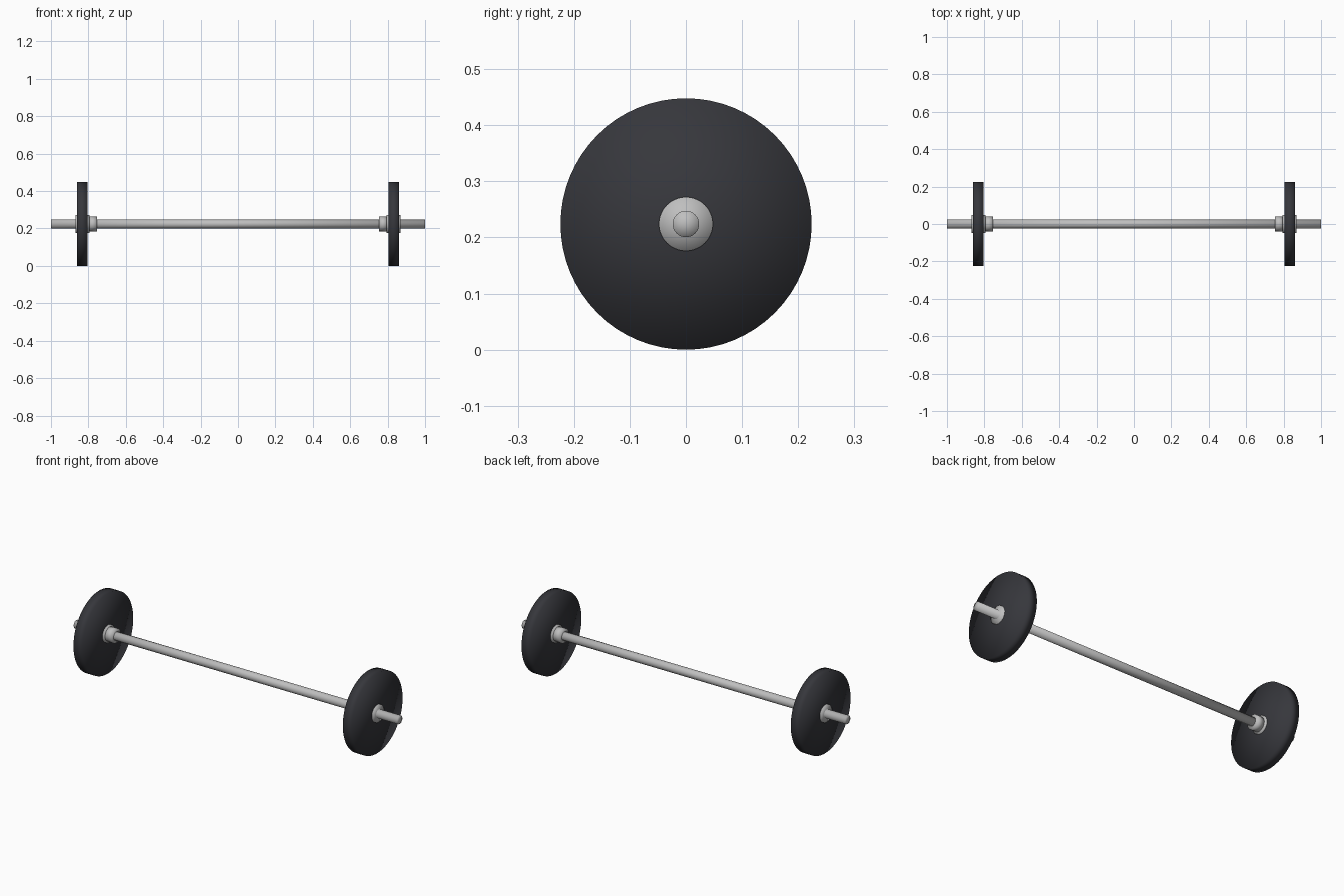
import bpy, bmesh, math

if "Cube" in bpy.data.objects:
    bpy.data.objects.remove(bpy.data.objects["Cube"])

AXIS_Z = 0.224


def material(name, rgb):
    m = bpy.data.materials.new(name)
    m.diffuse_color = (*rgb, 1)
    m.use_nodes = True
    m.node_tree.nodes["Principled BSDF"].inputs["Base Color"].default_value = m.diffuse_color
    return m


steel = material("steel", (0.52, 0.52, 0.52))
rubber = material("dark rubber", (0.037, 0.038, 0.045))


def lathe(name, profile, mat, sides):
    """Revolve (x, radius) points around the bar axis, closing both ends with fans."""
    bm = bmesh.new()
    rings = []
    for x, r in profile:
        if r == 0:
            rings.append([bm.verts.new((x, 0, 0))] * sides)
        else:
            rings.append([bm.verts.new((x, r * math.cos(2 * math.pi * i / sides),
                                        r * math.sin(2 * math.pi * i / sides)))
                          for i in range(sides)])
    for a, b in zip(rings, rings[1:]):
        for i in range(sides):
            j = (i + 1) % sides
            corners = list(dict.fromkeys((a[i], a[j], b[j], b[i])))
            bm.faces.new(corners).smooth = True
    bmesh.ops.recalc_face_normals(bm, faces=bm.faces)
    mesh = bpy.data.meshes.new(name)
    bm.to_mesh(mesh)
    bm.free()
    mesh.materials.append(mat)
    obj = bpy.data.objects.new(name, mesh)
    obj.location.z = AXIS_Z
    bpy.context.collection.objects.link(obj)


def drum(name, x0, x1, r, mat, sides):
    lathe(name, [(x0, 0), (x0, r), (x1, r), (x1, 0)], mat, sides)


# Long bar through both weights
drum("bar", -1, 1, 0.0235, steel, 32)

# Weight, hub flange and inner collar at each end
for side, s in (("left", -1), ("right", 1)):
    drum(side + "_weight_plate", s * 0.805, s * 0.861, 0.224, rubber, 64)
    drum(side + "_hub_flange", s * 0.795, s * 0.87, 0.048, steel, 48)
    drum(side + "_inner_collar", s * 0.753, s * 0.80, 0.039, steel, 48)
